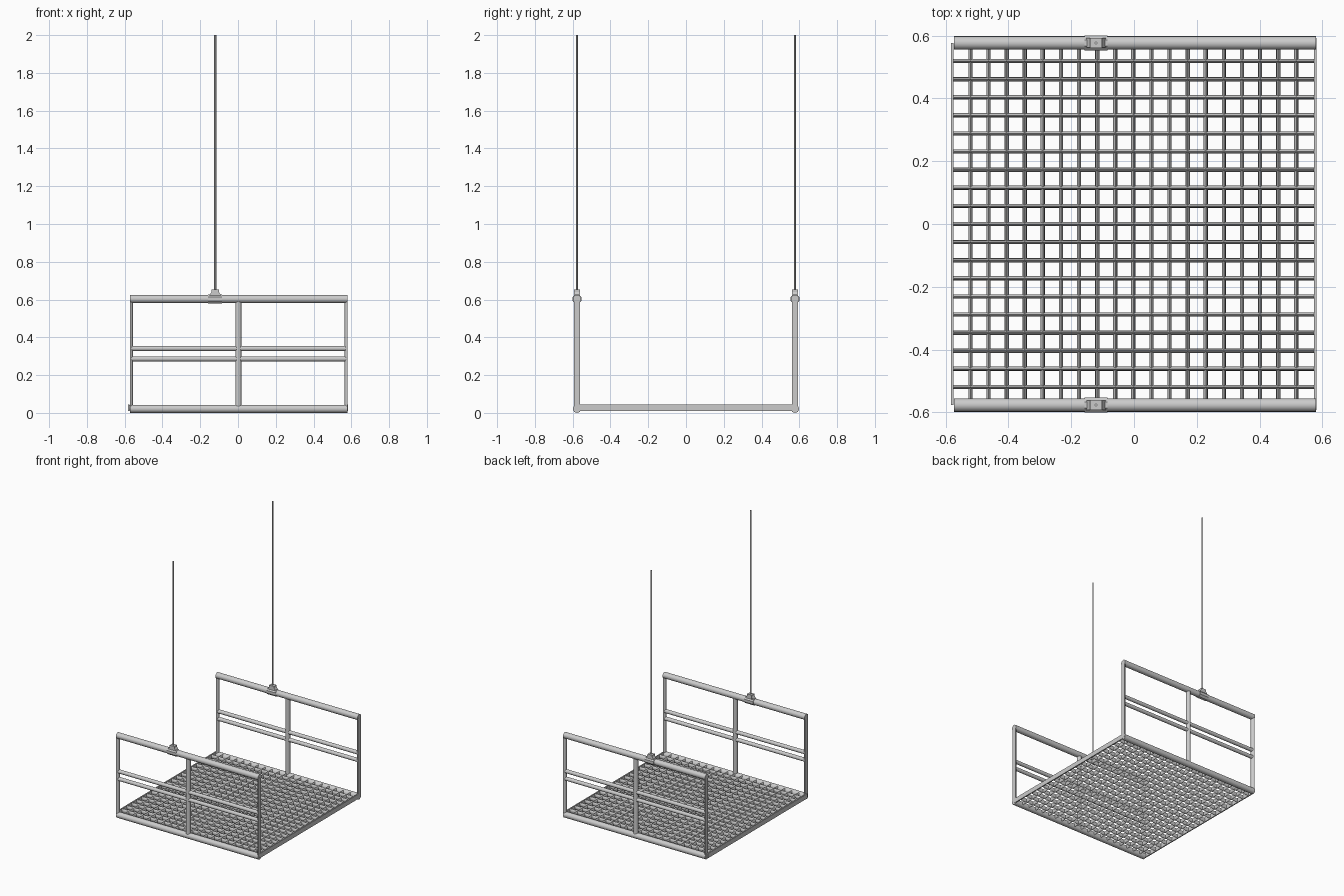
import bpy, bmesh, math
from mathutils import Vector, Matrix

if "Cube" in bpy.data.objects:
    bpy.data.objects.remove(bpy.data.objects["Cube"])

SIDE_Y = 0.577          # centre line of the side frames
PITCH = 0.0577          # spacing of the floor bars


def prism(bm, p, q, r, n=12, start=0.0, arc=2 * math.pi, tall=1.0):
    """Capped tube from p to q; arc < 2*pi gives a flat-sided half tube.
    tall stretches the section vertically for horizontal tubes."""
    p, q = Vector(p), Vector(q)
    d = (q - p).normalized()
    u = Vector((1, 0, 0)) if abs(d.x) < 0.9 else Vector((0, 1, 0))
    v = d.cross(u)
    full = arc > 6.28
    count = n if full else n + 1
    offs = [u * (r * math.cos(start + arc * i / n)) + v * (tall * r * math.sin(start + arc * i / n))
            for i in range(count)]
    a = [bm.verts.new(p + o) for o in offs]
    b = [bm.verts.new(q + o) for o in offs]
    for i in range(count):
        j = (i + 1) % count
        bm.faces.new((a[i], a[j], b[j], b[i]))
    bm.faces.new(a[::-1])
    bm.faces.new(b)


def half(bm, p, q, r, inward):
    """Half tube whose round side faces +x (inward=1) or -x (inward=-1)."""
    prism(bm, p, q, r, 6, -math.pi / 2 * inward, math.pi)


def box(bm, centre, size):
    return bmesh.ops.create_cube(bm, size=1, matrix=Matrix.Translation(centre)
                                 @ Matrix.Diagonal((*size, 1)))["verts"]


def finish(name, bm, mirror=False, smooth=True):
    bmesh.ops.recalc_face_normals(bm, faces=bm.faces)
    me = bpy.data.meshes.new(name)
    bm.to_mesh(me)
    bm.free()
    ob = bpy.data.objects.new(name, me)
    bpy.context.collection.objects.link(ob)
    if mirror:
        m = ob.modifiers.new("other_side", 'MIRROR')
        m.use_axis = (False, True, False)
        m.use_mirror_merge = False
    if smooth:
        bpy.context.view_layer.objects.active = ob
        ob.select_set(True)
        bpy.ops.object.shade_smooth_by_angle(angle=math.radians(40))
        ob.select_set(False)
    return ob


# Handrails and lower side beams
for name, z in (("handrail", 0.603), ("lower_beam", 0.0215)):
    bm = bmesh.new()
    prism(bm, (-0.573, -SIDE_Y, z), (0.58, -SIDE_Y, z), 0.0215, 16)
    finish(name, bm, True)

# Paired middle rails
bm = bmesh.new()
for z in (0.341, 0.286):
    prism(bm, (-0.572, -SIDE_Y, z), (0.579, -SIDE_Y, z), 0.014, 10)
finish("middle_rails", bm, True)

# Centre post and half-round end posts
bm = bmesh.new()
prism(bm, (0.002, -SIDE_Y, 0.03), (0.002, -SIDE_Y, 0.6), 0.0165)
finish("centre_post", bm, True)
bm = bmesh.new()
half(bm, (-0.573, -SIDE_Y, 0.02), (-0.573, -SIDE_Y, 0.6), 0.0165, 1)
half(bm, (0.581, -SIDE_Y, 0.02), (0.581, -SIDE_Y, 0.6), 0.0165, -1)
finish("end_posts", bm, True)

# Flat edge strips at both ends of the floor
bm = bmesh.new()
for x in (-0.579, 0.578):
    box(bm, (x, 0, 0.027), (0.008, 2 * SIDE_Y, 0.034))
finish("end_strips", bm, False, False)

# Floor grating of tall, narrow bars
bm = bmesh.new()
for i in range(-9, 10):
    y, x = i * PITCH, i * PITCH - 0.002
    prism(bm, (-0.578, y, 0.028), (0.577, y, 0.028), 0.0068, 8, tall=2.2)
    prism(bm, (x, -SIDE_Y, 0.026), (x, SIDE_Y, 0.026), 0.0068, 8, tall=2.2)
finish("floor_grating", bm)

# Clamp sleeve around the handrail
CX = -0.121
bm = bmesh.new()
prism(bm, (CX - 0.037, -SIDE_Y, 0.603), (CX + 0.037, -SIDE_Y, 0.603), 0.0255, 8, math.pi / 8)
finish("clamp_sleeve", bm, True, False)

# Tapered saddle and collar on top of the clamp
bm = bmesh.new()
for v in box(bm, (CX, -SIDE_Y, 0.627), (0.074, 0.03, 0.026)):
    if v.co.z > 0.627:
        v.co.x = CX + (v.co.x - CX) * 0.52
box(bm, (CX, -SIDE_Y, 0.637), (0.0385, 0.031, 0.03))
finish("clamp_collar", bm, True, False)

# Four-sided suspension cables
bm = bmesh.new()
prism(bm, (CX, -SIDE_Y, 0.62), (CX, -SIDE_Y, 2.0), 0.006, 4)
finish("suspension_cable", bm, True, False)
